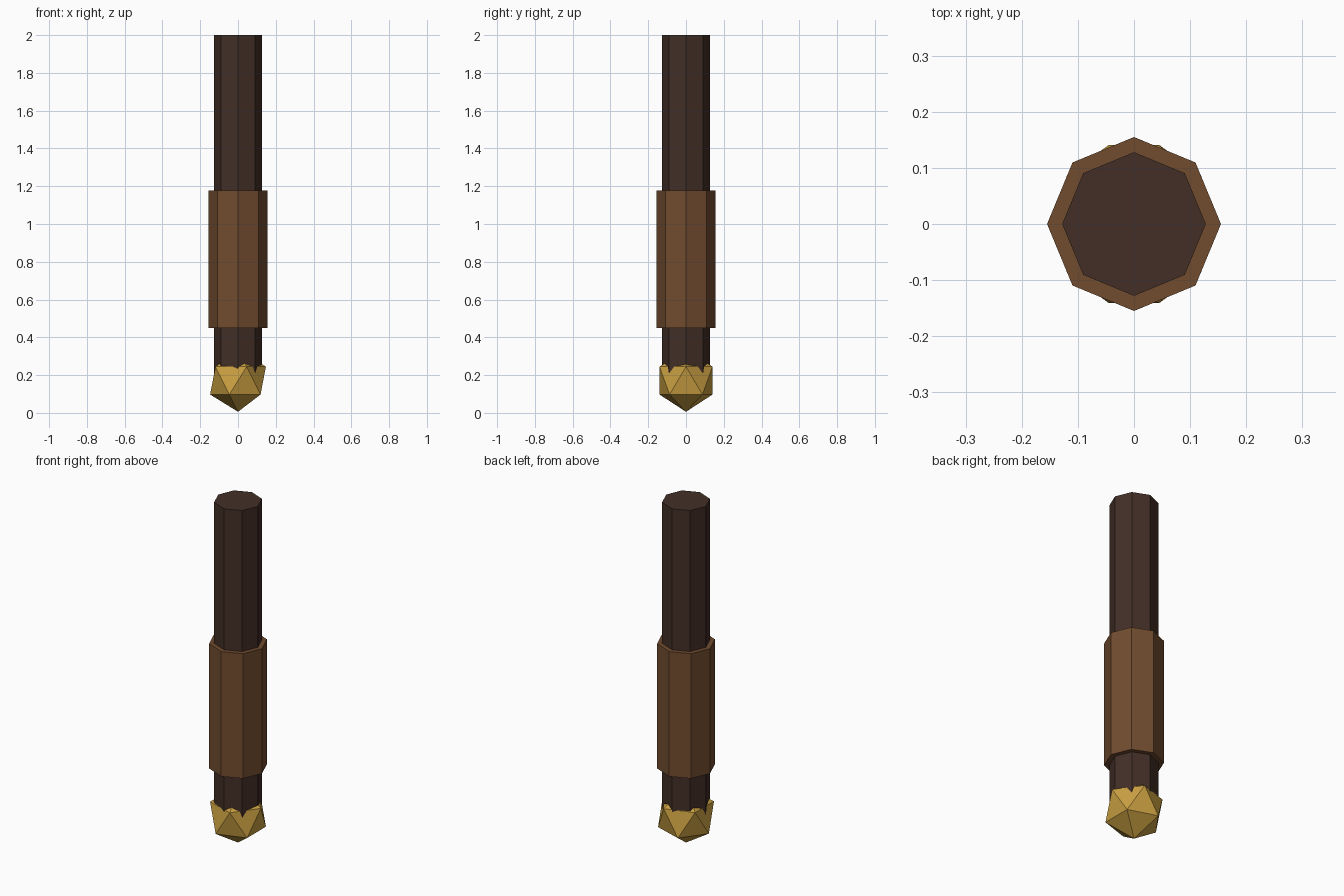
import bpy, bmesh
from mathutils import Matrix

if "Cube" in bpy.data.objects:
    bpy.data.objects.remove(bpy.data.objects["Cube"])


def material(name, rgb):
    m = bpy.data.materials.new(name)
    m.diffuse_color = (*rgb, 1)
    m.use_nodes = True
    m.node_tree.nodes["Principled BSDF"].inputs["Base Color"].default_value = m.diffuse_color
    return m


def finish(name, bm, mat):
    mesh = bpy.data.meshes.new(name)
    bm.to_mesh(mesh)
    bm.free()
    mesh.materials.append(mat)
    obj = bpy.data.objects.new(name, mesh)
    bpy.context.collection.objects.link(obj)
    return obj


def octagon_rod(name, radius, z0, z1, mat):
    """Eight-sided rod with corners on the x and y axes."""
    bm = bmesh.new()
    bmesh.ops.create_cone(bm, cap_ends=True, segments=8, radius1=radius,
                          radius2=radius, depth=z1 - z0,
                          matrix=Matrix.Translation((0, 0, (z0 + z1) / 2)))
    return finish(name, bm, mat)


dark_wood = material("dark wood", (0.056, 0.028, 0.020))
leather = material("brown leather", (0.165, 0.072, 0.028))
gold = material("gold", (0.578, 0.342, 0.053))

# Long shaft and the thicker grip wrapped around it
octagon_rod("shaft", 0.128, 0.17, 2.0, dark_wood)
octagon_rod("grip", 0.155, 0.45, 1.178, leather)

# Faceted pommel: a plain icosahedron
bm = bmesh.new()
bmesh.ops.create_icosphere(bm, subdivisions=1, radius=0.165,
                           matrix=Matrix.Translation((0, 0, 0.171)))
finish("pommel", bm, gold)
